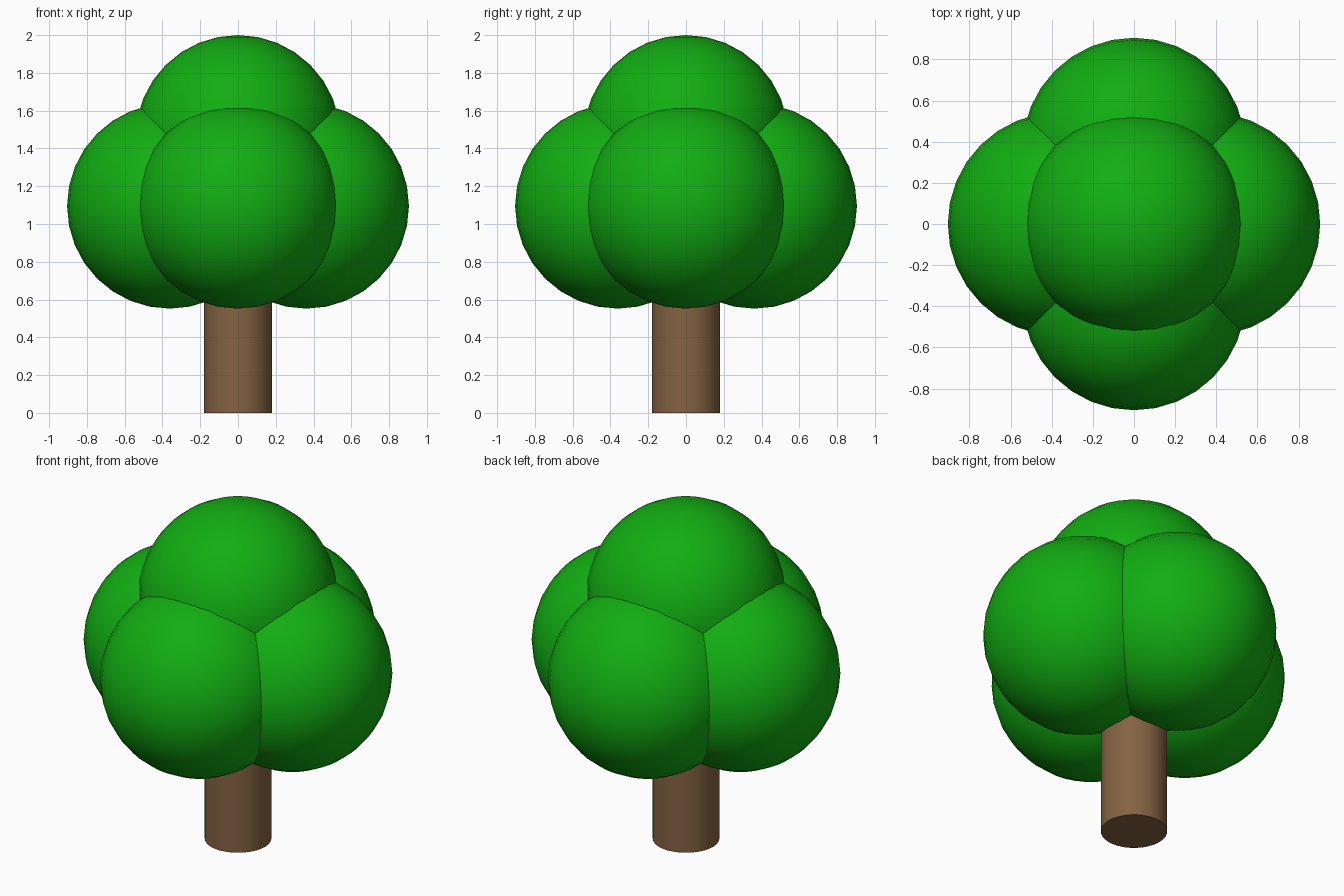
import bpy
from math import pi, sin, cos

if "Cube" in bpy.data.objects:
    bpy.data.objects.remove(bpy.data.objects["Cube"])

U = 0.181            # trunk radius, base module of the tree
R = 3 * U            # foliage ball radius
OFF = 2 * U          # ball offset from the crown centre
CROWN_Z = 2 - R - OFF


def material(name, color):
    mat = bpy.data.materials.new(name)
    mat.diffuse_color = (*color, 1)
    mat.use_nodes = True
    mat.node_tree.nodes["Principled BSDF"].inputs["Base Color"].default_value = mat.diffuse_color
    return mat


def finish(name, mat):
    obj = bpy.context.object
    obj.name = name
    obj.data.materials.append(mat)
    bpy.ops.object.shade_smooth_by_angle(angle=pi / 6)
    return obj


leaf_green = material("leaf_green", (0.006, 0.42, 0.006))
bark_brown = material("bark_brown", (0.23, 0.125, 0.055))

# Trunk, running up into the crown
bpy.ops.mesh.primitive_cylinder_add(vertices=32, radius=U, depth=CROWN_Z,
                                    location=(0, 0, CROWN_Z / 2))
finish("trunk", bark_brown)


def foliage(name, location):
    bpy.ops.mesh.primitive_uv_sphere_add(segments=32, ring_count=16,
                                         radius=R, location=location)
    finish(name, leaf_green)


# Four foliage balls around the trunk
for i, side in enumerate(("right", "back", "left", "front")):
    a = i * pi / 2
    foliage(f"foliage_{side}", (OFF * cos(a), OFF * sin(a), CROWN_Z))

# Top foliage ball
foliage("foliage_top", (0, 0, CROWN_Z + OFF))
